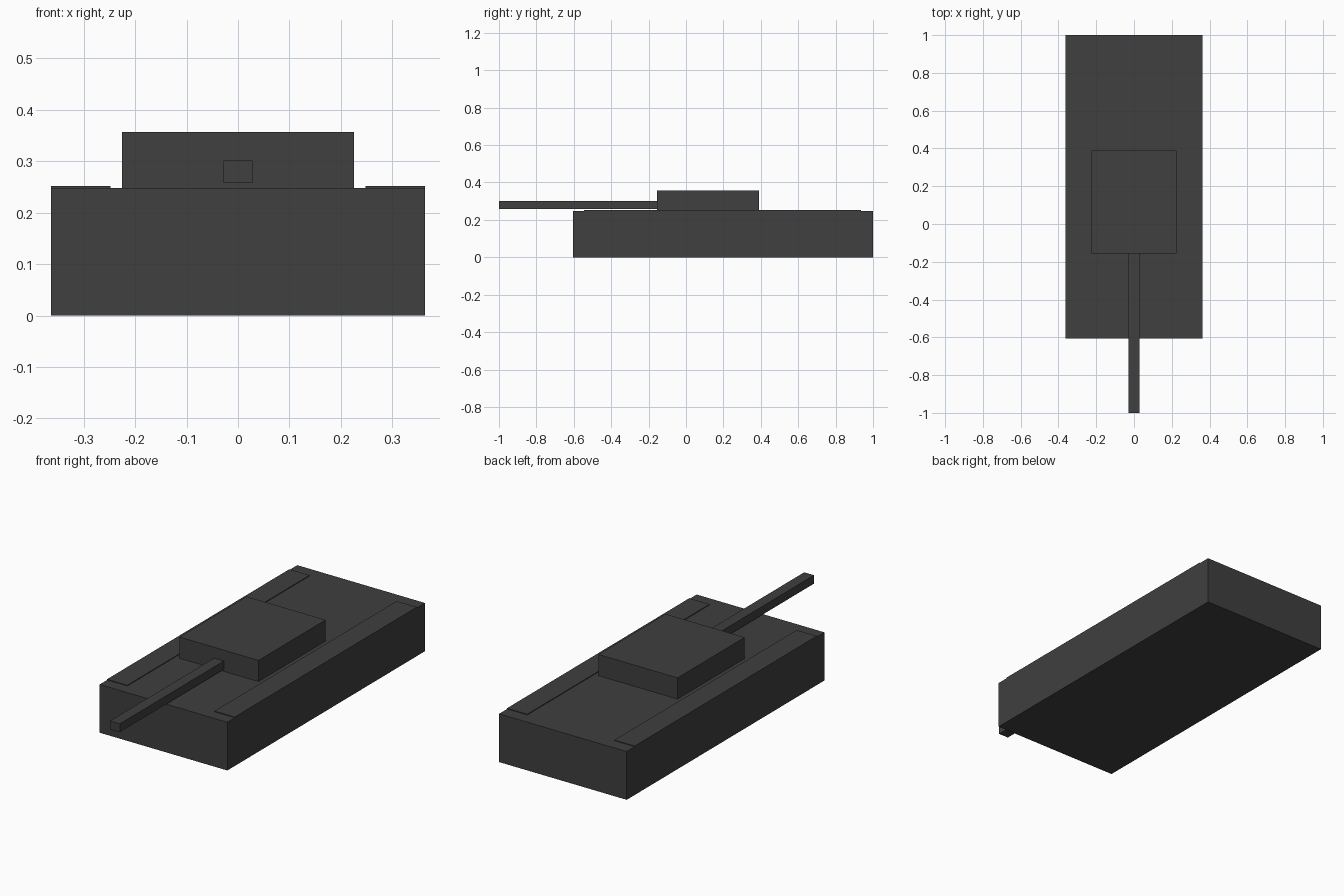
import bpy

if "Cube" in bpy.data.objects:
    bpy.data.objects.remove(bpy.data.objects["Cube"])

# Dark grey paint shared by all parts
paint = bpy.data.materials.new("dark_grey")
paint.diffuse_color = (0.05, 0.05, 0.05, 1)
paint.use_nodes = True
paint.node_tree.nodes["Principled BSDF"].inputs["Base Color"].default_value = paint.diffuse_color


def box(name, x, y, z):
    """Box spanning the (min, max) ranges on each axis."""
    spans = (x, y, z)
    bpy.ops.mesh.primitive_cube_add(size=1, location=[(a + b) / 2 for a, b in spans])
    ob = bpy.context.object
    ob.name = name
    ob.scale = [b - a for a, b in spans]
    bpy.ops.object.transform_apply(location=False, rotation=False, scale=True)
    ob.data.materials.append(paint)
    return ob


# Hull, turret and gun
box("hull", (-0.363, 0.363), (-0.605, 1.0), (0.0, 0.248))
box("turret", (-0.225, 0.225), (-0.155, 0.39), (0.248, 0.357))
box("gun_barrel", (-0.028, 0.028), (-1.0, -0.155), (0.258, 0.301))

# Tracks, standing just proud of the hull deck on each side
for side, x in (("left", (-0.363, -0.248)), ("right", (0.248, 0.363))):
    box(side + "_track", x, (-0.545, 0.935), (0.0, 0.252))
